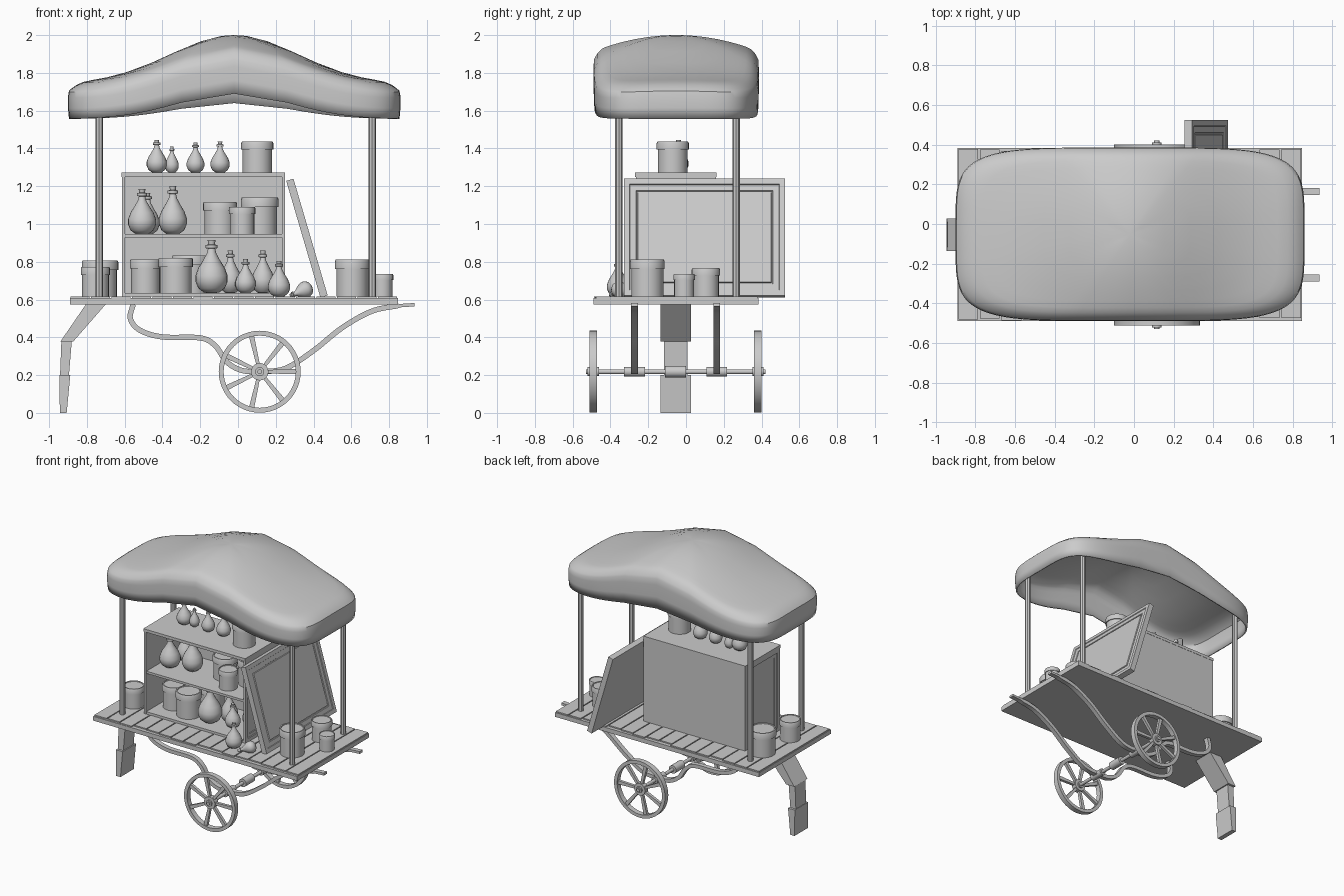
import bpy, bmesh, math, random
from mathutils import Matrix, Vector

if "Cube" in bpy.data.objects:
    bpy.data.objects.remove(bpy.data.objects["Cube"], do_unlink=True)
random.seed(4)

GREY = (0.6, 0.6, 0.6, 1.0)
clay = bpy.data.materials.new("plain_grey")
clay.use_nodes = True
clay.diffuse_color = GREY
for node in clay.node_tree.nodes:
    if node.type == 'BSDF_PRINCIPLED':
        node.inputs["Base Color"].default_value = GREY


def finish(name, bm, matrix=None, smooth=True):
    bmesh.ops.recalc_face_normals(bm, faces=bm.faces)
    me = bpy.data.meshes.new(name)
    bm.to_mesh(me)
    bm.free()
    if smooth:
        me.shade_smooth()
        me.set_sharp_from_angle(angle=math.radians(35))
    me.materials.append(clay)
    ob = bpy.data.objects.new(name, me)
    if matrix:
        ob.matrix_world = matrix
    bpy.context.collection.objects.link(ob)
    return ob


def box_mesh(lo, hi):
    bm = bmesh.new()
    size = Vector(hi) - Vector(lo)
    mid = (Vector(hi) + Vector(lo)) / 2
    bmesh.ops.create_cube(bm, size=1, matrix=Matrix.Translation(mid) @ Matrix.Diagonal((*size, 1)))
    return bm


def box(name, lo, hi):
    return finish(name, box_mesh(lo, hi), smooth=False)


def panel(bm, direction, steps):
    """Sink or raise nested frames on the face that looks in a direction."""
    bm.normal_update()
    face = max(bm.faces, key=lambda f: f.normal.x * direction)
    for width, depth in steps:
        bmesh.ops.inset_region(bm, faces=[face], thickness=width, depth=0)
        if depth:
            bmesh.ops.inset_region(bm, faces=[face], thickness=0.004, depth=depth)


def prism(name, outline, y0, y1, smooth=False):
    """Outline in x and z, extruded along y."""
    bm = bmesh.new()
    face = bm.faces.new([bm.verts.new((x, y0, z)) for x, z in outline])
    out = bmesh.ops.extrude_face_region(bm, geom=[face])["geom"]
    bmesh.ops.translate(bm, vec=(0, y1 - y0, 0), verts=[g for g in out if isinstance(g, bmesh.types.BMVert)])
    return finish(name, bm, smooth=smooth)


def lathe(name, profile, matrix, steps=24):
    """Spin a profile of radius and height around z."""
    bm = bmesh.new()
    vs = [bm.verts.new((r, 0, z)) for r, z in profile]
    es = [bm.edges.new(p) for p in zip(vs, vs[1:])]
    bmesh.ops.spin(bm, geom=vs + es, cent=(0, 0, 0), axis=(0, 0, 1), angle=math.tau, steps=steps, use_merge=True)
    bmesh.ops.remove_doubles(bm, verts=bm.verts, dist=1e-5)
    return finish(name, bm, matrix)


def rod(name, r, a, b, steps=16):
    a, b = Vector(a), Vector(b)
    turn = (b - a).to_track_quat('Z', 'Y').to_matrix().to_4x4()
    h = (b - a).length
    return lathe(name, [(0, 0), (r, 0), (r, h), (0, h)], Matrix.Translation(a) @ turn, steps)


def spline(pts, n=6):
    pts = [Vector(p) for p in pts]
    ext = [2 * pts[0] - pts[1]] + pts + [2 * pts[-1] - pts[-2]]
    out = []
    for p, q, r, s in zip(ext, ext[1:], ext[2:], ext[3:]):
        for i in range(n):
            t = i / n
            out.append(0.5 * (2 * q + (r - p) * t + (2 * p - 5 * q + 4 * r - s) * t * t
                              + (3 * q - p - 3 * r + s) * t ** 3))
    return out + [pts[-1]]


# Canopy: domed rounded cloth with a hanging skirt
CX, CY, A, B = -0.02, -0.052, 0.875, 0.435


def bump(x, width):
    return math.exp(-(x - CX) ** 2 / (2 * width ** 2))


def canopy_top(x, y, f):
    g = bump(x, 0.34)
    droop = 0.085 * ((y - CY) / B) ** 2 * (0.2 + 0.8 * g)
    return 1.74 + 0.26 * g - droop - 0.045 * max(0, (f - 0.84) / 0.16) ** 3


bm = bmesh.new()
SEG = 96
rings = []
fractions = [0.08, 0.2, 0.35, 0.5, 0.65, 0.77, 0.85, 0.91, 0.955, 0.985, 1]
for f, drop in [(f, 0) for f in fractions] + [(1.006, 0.2), (1.006, 0.6), (1.0, 1)]:
    ring = []
    for i in range(SEG):
        t = math.tau * i / SEG
        c, s = math.cos(t), math.sin(t)
        x = CX + A * f * math.copysign(abs(c) ** 0.42, c)
        y = CY + B * f * math.copysign(abs(s) ** 0.42, s)
        z = canopy_top(x, y, min(f, 1))
        hem = 1.555 + (0.135 if s < 0 else 0.085) * bump(x, 0.3)
        ring.append(bm.verts.new((x, y, z + (hem - z) * drop)))
    rings.append(ring)
hub = bm.verts.new((CX, CY, canopy_top(CX, CY, 0)))
for i in range(SEG):
    j = (i + 1) % SEG
    bm.faces.new((hub, rings[0][i], rings[0][j]))
    for a, b in zip(rings, rings[1:]):
        bm.faces.new((a[i], b[i], b[j], a[j]))
canopy = finish("canopy", bm)
shell = canopy.modifiers.new("thickness", 'SOLIDIFY')
shell.thickness = 0.012

# Deck, cross planks and posts
box("deck", (-0.89, -0.49, 0.575), (0.847, 0.383, 0.608))
COUNT = 16
pitch = 1.737 / COUNT
for i in range(COUNT):
    x = -0.89 + pitch * i
    box("deck_plank", (x + 0.004, -0.488 + random.uniform(0, 0.03), 0.606),
        (x + pitch - 0.004, 0.381 - random.uniform(0, 0.03), 0.617))
for x in (-0.735, 0.71):
    for y in (-0.355, 0.265):
        rod("canopy_post", 0.02, (x, y, 0.6), (x, y, 1.70), 8)

# Cabinet with open front and framed ends
for name, x0, x1, side in (("cabinet_end_right", -0.615, -0.597, -1), ("cabinet_end_left", 0.232, 0.25, 1)):
    bm = box_mesh((x0, -0.265, 0.615), (x1, 0.16, 1.25))
    panel(bm, side, [(0.04, -0.006), (0.035, -0.004)])
    finish(name, bm, smooth=False)
box("cabinet_back", (-0.6, 0.142, 0.615), (0.235, 0.16, 1.25))
box("cabinet_floor", (-0.6, -0.262, 0.615), (0.235, 0.15, 0.635))
box("cabinet_shelf", (-0.6, -0.26, 0.928), (0.235, 0.15, 0.946))
box("cabinet_top", (-0.618, -0.27, 1.25), (0.25, 0.162, 1.272))

# Framed door leaning on the cabinet
bm = box_mesh((-0.02, -0.427, -0.322), (0.02, 0.427, 0.322))
panel(bm, 1, [(0.042, -0.005), (0.045, -0.006), (0.008, 0.007)])
finish("leaning_door", bm, Matrix.Translation((0.365, 0.098, 0.925)) @ Matrix.Rotation(-0.285, 4, 'Y'), False)

# Folding prop leg
prism("leg_upper", [(-0.805, 0.575), (-0.70, 0.575), (-0.872, 0.378), (-0.94, 0.378)], -0.135, 0.027)
prism("leg_middle", [(-0.935, 0.38), (-0.88, 0.38), (-0.895, 0.2), (-0.942, 0.2)], -0.117, 0.009)
prism("leg_foot", [(-0.946, 0.2), (-0.888, 0.2), (-0.907, 0), (-0.943, 0)], -0.135, 0.027)

# Curved rails that end in handles
path = spline([(-0.555, 0.575), (-0.57, 0.5), (-0.52, 0.438), (-0.4, 0.402), (-0.2, 0.397), (-0.12, 0.355),
               (-0.06, 0.27), (0.02, 0.225), (0.115, 0.22), (0.25, 0.235), (0.4, 0.33), (0.55, 0.45),
               (0.7, 0.535), (0.82, 0.563), (0.935, 0.573)])
upper, lower = [], []
for i, p in enumerate(path):
    d = (path[min(i + 1, len(path) - 1)] - path[max(i - 1, 0)]).normalized()
    n = Vector((-d.y, d.x)) * (0.014 if p.x < 0.85 else 0.009)
    upper.append(p + n)
    lower.append(p - n)
for y in (-0.272, 0.163):
    prism("handle_rail", upper + lower[::-1], y - 0.018, y + 0.018, True)

# Wheels, axle and bushings
WX, WZ, R = 0.115, 0.218, 0.217
rod("axle", 0.013, (WX, -0.53, WZ), (WX, 0.42, WZ))
for y, r in ((-0.272, 0.026), (-0.055, 0.031), (0.163, 0.026)):
    rod("axle_bushing", r, (WX, y - 0.055, WZ), (WX, y + 0.055, WZ))
for y in (-0.491, 0.381):
    at = Matrix.Translation((WX, y, WZ)) @ Matrix.Rotation(math.pi / 2, 4, 'X')
    lathe("wheel_rim", [(R - 0.026, -0.02), (R, -0.02), (R, 0.02), (R - 0.026, 0.02), (R - 0.026, -0.02)], at, 48)
    rod("wheel_hub", 0.046, (WX, y - 0.02, WZ), (WX, y + 0.02, WZ), 24)
    rod("wheel_cap", 0.024, (WX, y - 0.03, WZ), (WX, y + 0.03, WZ))
    for k in range(7):
        a = math.radians(103) + math.tau * k / 7
        d, n = Vector((math.cos(a), math.sin(a))), Vector((-math.sin(a), math.cos(a)))
        mid = Vector((WX, WZ))
        prism("wheel_spoke", [mid + d * 0.03 + n * 0.009, mid + d * 0.2 + n * 0.014,
                              mid + d * 0.2 - n * 0.014, mid + d * 0.03 - n * 0.009], y - 0.011, y + 0.011)

# Lidded pots: x, y, base, radius, height
DECK, LOW, MID, TOP = 0.615, 0.634, 0.945, 1.271
for x, y, z, r, h in [
        (0.102, -0.07, TOP, 0.085, 0.165), (-0.095, -0.02, MID, 0.09, 0.172), (0.022, -0.15, MID, 0.07, 0.145),
        (0.115, 0.0, MID, 0.1, 0.195), (-0.49, -0.08, LOW, 0.083, 0.178), (-0.33, -0.13, LOW, 0.092, 0.187),
        (-0.25, 0.03, LOW, 0.1, 0.2), (-0.73, 0.11, DECK, 0.097, 0.192), (-0.755, -0.19, DECK, 0.077, 0.157),
        (0.605, -0.205, DECK, 0.092, 0.197), (0.765, -0.01, DECK, 0.057, 0.12), (0.64, 0.105, DECK, 0.075, 0.152)]:
    b, k = r * 0.92, h * 0.74
    lathe("lidded_pot", [(0, 0), (b, 0), (b, k), (r, k), (r, h * 0.95), (r * 0.95, h), (r * 0.86, h),
                         (r * 0.84, h * 0.97), (0, h * 0.97)], Matrix.Translation((x, y, z)))

# Corked flasks: x, y, base, radius, height
FLASK = [(0, 0), (0.45, 0.01), (0.8, 0.09), (0.98, 0.22), (0.98, 0.33), (0.8, 0.48), (0.5, 0.63), (0.29, 0.75),
         (0.22, 0.84), (0.36, 0.85), (0.36, 0.91), (0.2, 0.92), (0.24, 1.0), (0, 1.0)]


def flask(r, h, matrix):
    lathe("corked_flask", [(a * r, b * h) for a, b in FLASK], matrix, 20)


for x, y, z, r, h in [
        (-0.43, -0.04, TOP, 0.055, 0.175), (-0.35, -0.03, TOP, 0.037, 0.138), (-0.225, -0.04, TOP, 0.048, 0.16),
        (-0.095, -0.04, TOP, 0.052, 0.165), (-0.508, -0.1, MID, 0.076, 0.24), (-0.345, -0.06, MID, 0.076, 0.255),
        (-0.48, 0.05, MID, 0.066, 0.22), (-0.14, -0.14, LOW, 0.087, 0.28), (-0.04, -0.05, LOW, 0.062, 0.225),
        (0.04, -0.12, LOW, 0.056, 0.18), (0.132, -0.03, LOW, 0.062, 0.225), (0.217, -0.36, DECK, 0.06, 0.19)]:
    flask(r, h, Matrix.Translation((x, y, z)))
# Flask lying on its side
flask(0.045, 0.13, Matrix.Translation((0.385, -0.335, 0.664)) @ Matrix.Rotation(math.radians(-112), 4, 'Y')
      @ Matrix.Rotation(0.5, 4, 'X'))
